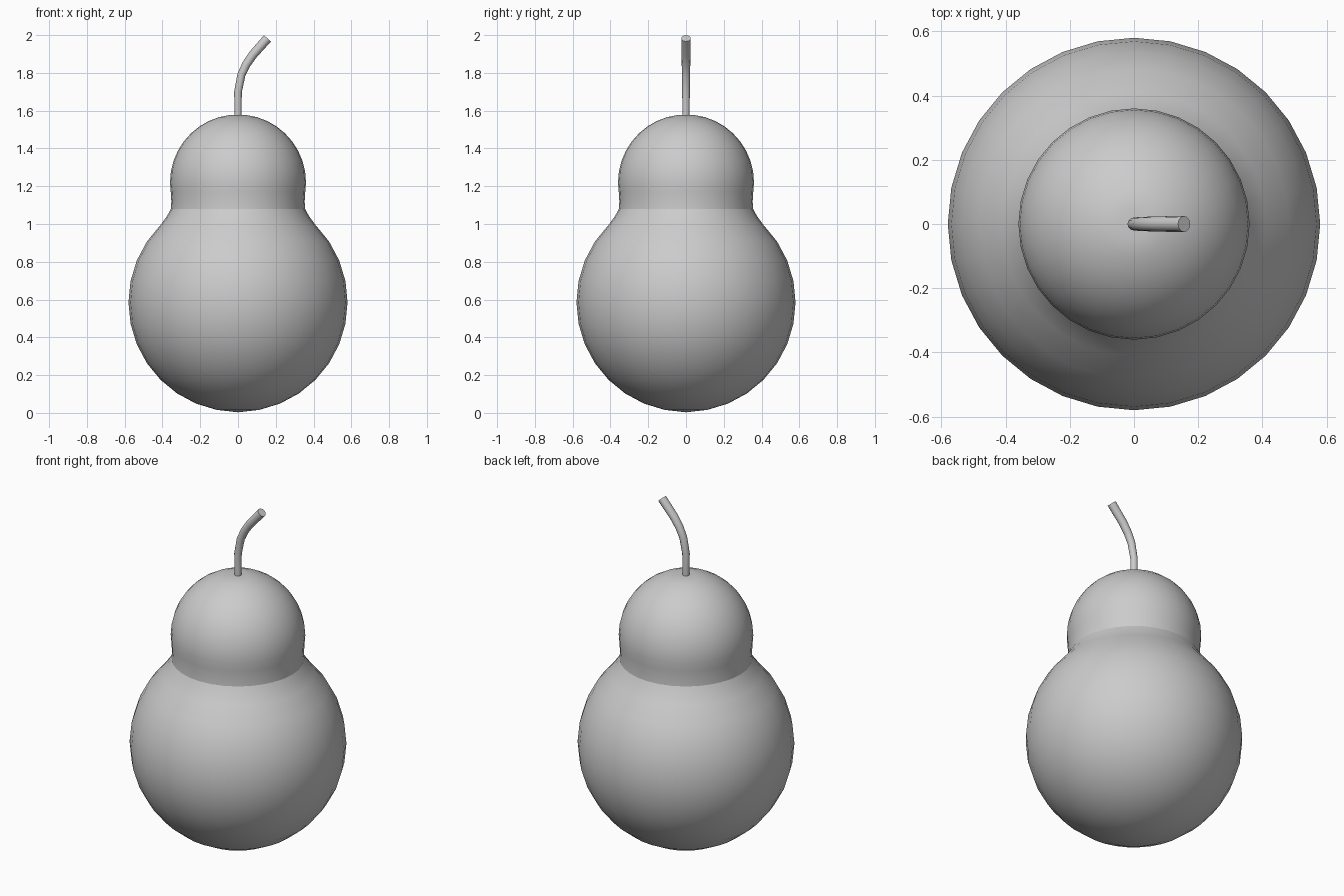
import bpy, bmesh, math
from mathutils import Vector, Matrix

if "Cube" in bpy.data.objects:
    bpy.data.objects.remove(bpy.data.objects["Cube"])


def finish(name, bm, angle):
    bmesh.ops.recalc_face_normals(bm, faces=bm.faces)
    mesh = bpy.data.meshes.new(name)
    bm.to_mesh(mesh)
    bm.free()
    obj = bpy.data.objects.new(name, mesh)
    bpy.context.collection.objects.link(obj)
    bpy.ops.object.select_all(action='DESELECT')
    obj.select_set(True)
    bpy.context.view_layer.objects.active = obj
    bpy.ops.object.shade_smooth_by_angle(angle=math.radians(angle))
    return obj


def skin(bm, rings):
    # bridge successive vertex rings with quads
    for a, b in zip(rings, rings[1:]):
        n = len(a)
        for i in range(n):
            j = (i + 1) % n
            bm.faces.new((a[i], a[j], b[j], b[i]))


def arc(radius, z, start, end, steps):
    # quarter-style arc in (r, z), angles measured from straight down
    return [(radius * math.sin(t), z - radius * math.cos(t))
            for t in (math.radians(start + (end - start) * k / steps)
                      for k in range(steps + 1))]


# Fruit: round belly, pinched neck with a crease, round crown
SEG = 32
profile = arc(0.58, 0.585, 11.25, 135, 11)
profile += [(0.377, 1.04), (0.355, 1.08), (0.353, 1.12), (0.356, 1.17)]
profile += arc(0.36, 1.22, 90, 173, 9)
bm = bmesh.new()
rings = [[bm.verts.new((r * math.cos(2 * math.pi * i / SEG),
                        r * math.sin(2 * math.pi * i / SEG), z))
          for i in range(SEG)] for r, z in profile]
skin(bm, rings)
for ring, z in ((rings[0], 0.003), (rings[-1], 1.572)):
    pole = bm.verts.new((0, 0, z))
    for i in range(SEG):
        bm.faces.new((ring[i], ring[(i + 1) % SEG], pole))
finish("pear_body", bm, 25)

# Stem: bent tube that thickens towards its cut tip
path = [(0, 1.54), (0, 1.62), (0, 1.70), (0.018, 1.79),
        (0.044, 1.845), (0.078, 1.895), (0.156, 1.983)]
path = [Vector((x, 0, z)) for x, z in path]
bm = bmesh.new()
rings = []
for k, p in enumerate(path):
    d = path[min(k + 1, len(path) - 1)] - path[max(k - 1, 0)]
    rot = Matrix.Rotation(math.atan2(d.x, d.z), 3, 'Y')
    r = 0.018 + 0.007 * k / (len(path) - 1)
    rings.append([bm.verts.new(p + rot @ Vector((
        r * math.cos(2 * math.pi * i / 12), r * math.sin(2 * math.pi * i / 12), 0)))
        for i in range(12)])
skin(bm, rings)
bm.faces.new(rings[0][::-1])
bm.faces.new(rings[-1])
finish("stem", bm, 40)
